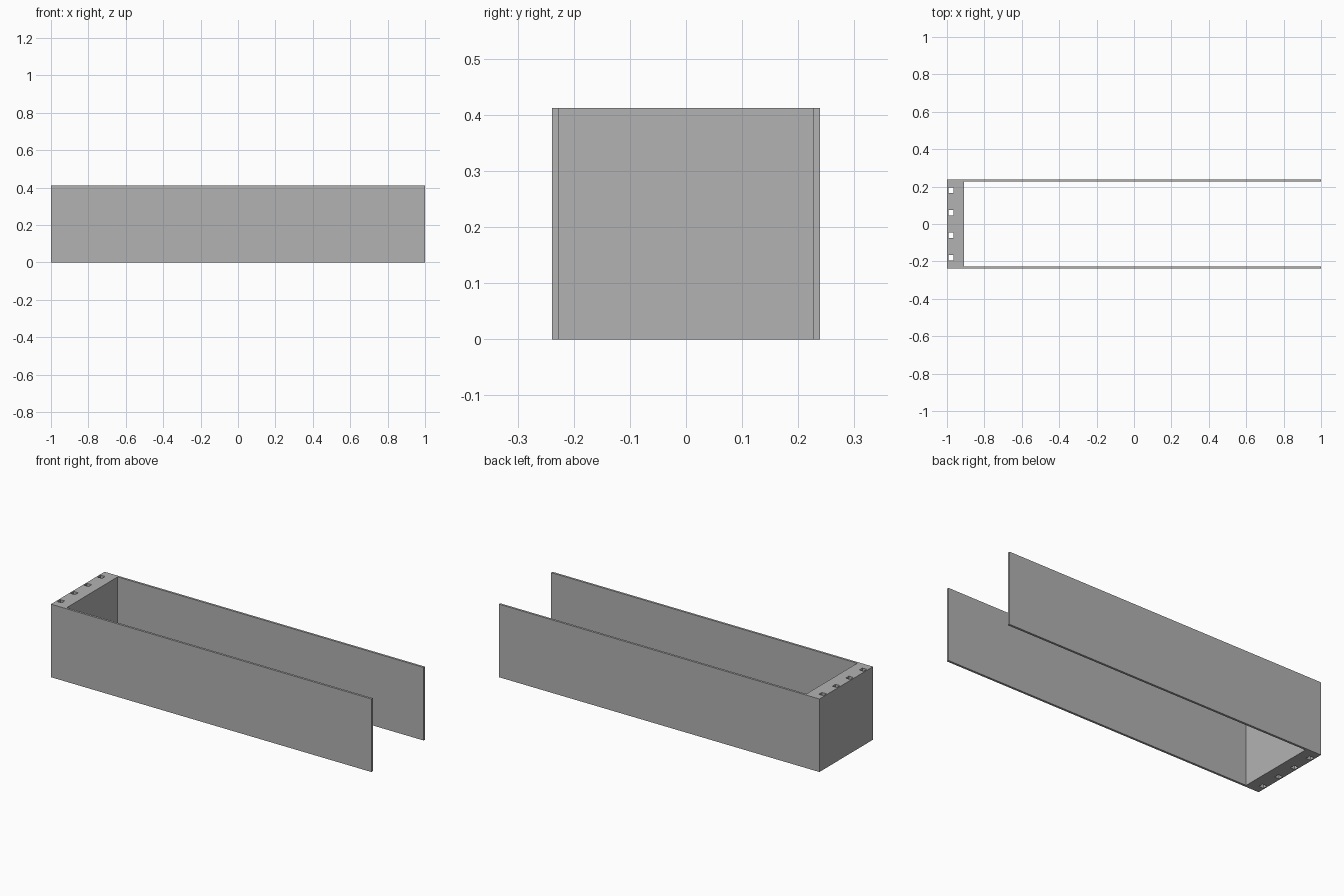
import bpy
import bmesh
from mathutils import Matrix

if "Cube" in bpy.data.objects:
    bpy.data.objects.remove(bpy.data.objects["Cube"], do_unlink=True)

HALF_LENGTH, HALF_WIDTH, HEIGHT = 1.0, 0.239, 0.412
WALL, BLOCK_END = 0.0125, -0.91
HOLE_X, HOLE_SIZE, HOLE_STEP = -0.979, 0.028, 0.12

grey = bpy.data.materials.new("plain grey")
grey.use_nodes = True
colour = (0.448, 0.448, 0.448, 1)
grey.diffuse_color = colour
grey.node_tree.nodes["Principled BSDF"].inputs["Base Color"].default_value = colour


def add_object(name, bm):
    bmesh.ops.recalc_face_normals(bm, faces=bm.faces)
    mesh = bpy.data.meshes.new(name)
    bm.to_mesh(mesh)
    bm.free()
    mesh.materials.append(grey)
    obj = bpy.data.objects.new(name, mesh)
    bpy.context.collection.objects.link(obj)
    return obj


# U-shaped channel: two thin side walls joined by a solid end block
inner = HALF_WIDTH - WALL
half = [(-HALF_LENGTH, HALF_WIDTH), (HALF_LENGTH, HALF_WIDTH),
        (HALF_LENGTH, inner), (BLOCK_END, inner)]
outline = half + [(x, -y) for x, y in reversed(half)]
bm = bmesh.new()
base = bm.faces.new([bm.verts.new((x, y, 0)) for x, y in outline])
sweep = bmesh.ops.extrude_face_region(bm, geom=[base], use_keep_orig=True)
top = [v for v in sweep["geom"] if isinstance(v, bmesh.types.BMVert)]
bmesh.ops.translate(bm, verts=top, vec=(0, 0, HEIGHT))
channel = add_object("channel_with_end_block", bm)

# Row of square holes running down through the end block
bm = bmesh.new()
for i in range(4):
    place = Matrix.Translation((HOLE_X, (i - 1.5) * HOLE_STEP, HEIGHT / 2))
    size = Matrix.Diagonal((HOLE_SIZE, HOLE_SIZE, HEIGHT * 1.5, 1))
    bmesh.ops.create_cube(bm, size=1, matrix=place @ size)
cutter = add_object("hole_cutter", bm)
cutter.hide_render = True
cutter.display_type = 'WIRE'

cut = channel.modifiers.new("holes", 'BOOLEAN')
cut.operation = 'DIFFERENCE'
cut.solver = 'EXACT'
cut.object = cutter

# Bake the holes in, then drop the cutter
bpy.context.view_layer.objects.active = channel
channel.select_set(True)
bpy.ops.object.modifier_apply(modifier=cut.name)
bpy.data.objects.remove(cutter, do_unlink=True)
